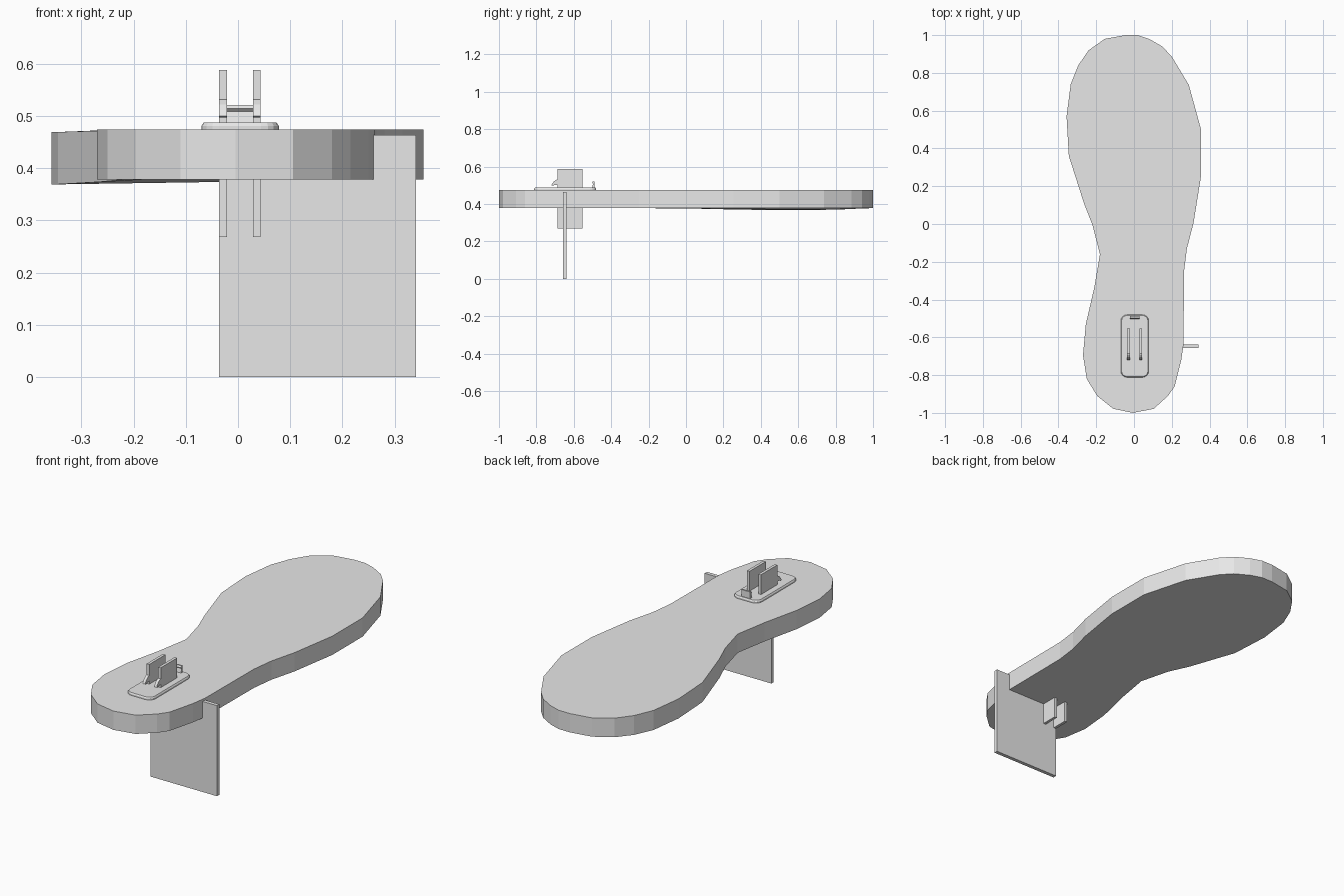
import bpy, bmesh, math

if "Cube" in bpy.data.objects:
    bpy.data.objects.remove(bpy.data.objects["Cube"])

grey = bpy.data.materials.new("plain grey")
grey.diffuse_color = (0.8, 0.8, 0.8, 1)
grey.use_nodes = True
grey.node_tree.nodes["Principled BSDF"].inputs["Base Color"].default_value = grey.diffuse_color


def finish(bm, name):
    bmesh.ops.recalc_face_normals(bm, faces=bm.faces)
    me = bpy.data.meshes.new(name)
    bm.to_mesh(me)
    bm.free()
    me.materials.append(grey)
    ob = bpy.data.objects.new(name, me)
    bpy.context.collection.objects.link(ob)
    return ob


def prism(name, low, high):
    """Closed solid between two matching rings of 3D points."""
    bm = bmesh.new()
    a = [bm.verts.new(p) for p in low]
    b = [bm.verts.new(p) for p in high]
    n = len(a)
    bm.faces.new(a[::-1])
    bm.faces.new(b)
    for i in range(n):
        j = (i + 1) % n
        bm.faces.new((a[i], a[j], b[j], b[i]))
    return finish(bm, name)


def box(name, x0, x1, y0, y1, z0, z1):
    ring = [(x0, y0), (x1, y0), (x1, y1), (x0, y1)]
    return prism(name, [(x, y, z0) for x, y in ring], [(x, y, z1) for x, y in ring])


def side_profile(name, x0, x1, pts):
    """Extrude a (y, z) profile across x."""
    return prism(name, [(x0, y, z) for y, z in pts], [(x1, y, z) for y, z in pts])


# Foot-shaped sole outline, clockwise from the toe
outline = [
    (0.02, 1.0), (0.08, 0.98), (0.15, 0.94), (0.20, 0.886), (0.29, 0.737),
    (0.355, 0.50), (0.355, 0.255), (0.315, 0.005), (0.28, -0.13), (0.265, -0.25),
    (0.262, -0.64), (0.25, -0.72), (0.215, -0.86), (0.18, -0.91), (0.105, -0.978),
    (-0.005, -1.0), (-0.11, -0.978), (-0.195, -0.91), (-0.25, -0.82), (-0.27, -0.695),
    (-0.255, -0.53), (-0.21, -0.335), (-0.18, -0.16), (-0.22, -0.005), (-0.265, 0.11),
    (-0.345, 0.36), (-0.357, 0.57), (-0.335, 0.74), (-0.295, 0.84), (-0.24, 0.92),
    (-0.155, 0.98), (-0.045, 1.0)]


def sag(x, y, amount):
    # the left ball of the foot droops slightly
    return amount * min(1, max(0, (-x - 0.2) / 0.13)) if y > 0 else 0


prism("sole",
      [(x, y, 0.378 - sag(x, y, 0.009)) for x, y in outline],
      [(x, y, 0.474 - sag(x, y, 0.005)) for x, y in outline])

# Upright heel plate, sticking out past the sole on the right
box("heel_plate", -0.036, 0.341, -0.657, -0.638, 0.0, 0.463)


# Rounded base plate with a softened top edge
def rounded(x0, x1, y0, y1, r, z):
    pts = []
    for k, (cx, cy) in enumerate([(x1 - r, y1 - r), (x0 + r, y1 - r),
                                  (x0 + r, y0 + r), (x1 - r, y0 + r)]):
        for s in range(5):
            a = math.pi / 2 * (k + s / 4)
            pts.append((cx + r * math.cos(a), cy + r * math.sin(a), z))
    return pts


prism("base_plate", rounded(-0.070, 0.078, -0.812, -0.48, 0.034, 0.470),
      rounded(-0.070, 0.078, -0.812, -0.48, 0.034, 0.481))
prism("base_plate_top", rounded(-0.070, 0.078, -0.812, -0.48, 0.034, 0.481),
      rounded(-0.066, 0.074, -0.808, -0.484, 0.030, 0.487))

# Two fins passing through the sole, each with a small curved hook in front
for side, x0 in (("left", -0.036), ("right", 0.029)):
    x1 = x0 + 0.0145
    box(side + "_fin", x0, x1, -0.686, -0.554, 0.268, 0.588)
    side_profile(side + "_hook", x0, x1, [
        (-0.680, 0.533), (-0.693, 0.530), (-0.705, 0.522), (-0.714, 0.511),
        (-0.720, 0.500), (-0.714, 0.497), (-0.700, 0.502), (-0.680, 0.503)])

# Small curled tab at the rear of the base plate
side_profile("rear_tab", -0.021, 0.029, [
    (-0.503, 0.484), (-0.488, 0.484), (-0.488, 0.521), (-0.497, 0.521),
    (-0.503, 0.514), (-0.497, 0.508)])
